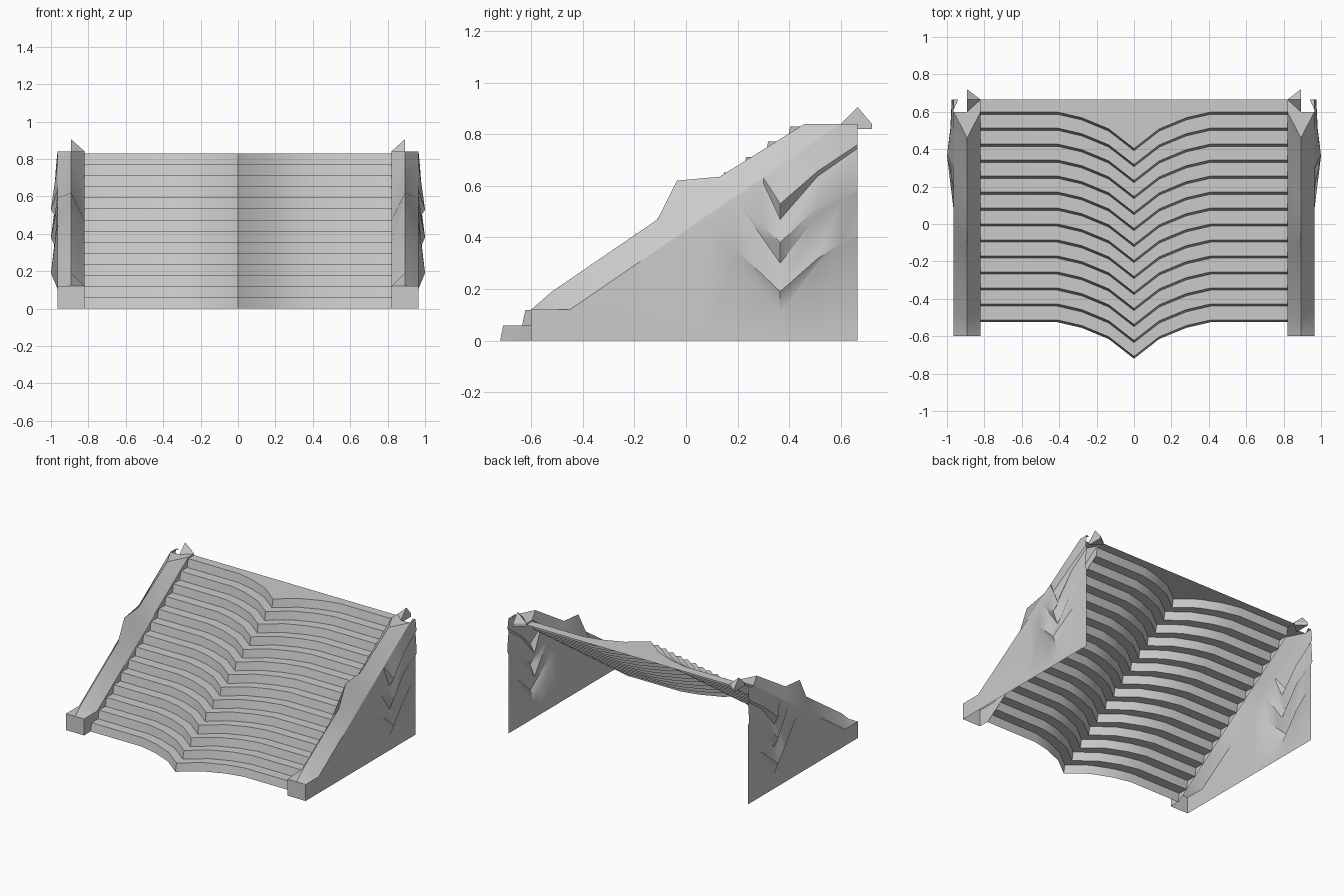
import bpy
import bmesh
import math

old = bpy.data.objects.get("Cube")
if old:
    bpy.data.objects.remove(old, do_unlink=True)

stone = bpy.data.materials.new("grey_stone")
stone.use_nodes = True
GREY = (0.6, 0.6, 0.6, 1)
stone.diffuse_color = GREY
stone.node_tree.nodes["Principled BSDF"].inputs["Base Color"].default_value = GREY


def make_object(name, faces, mirrored=True, angle=30):
    """Build a sheet object from a list of faces given as point lists."""
    bm = bmesh.new()
    for points in faces:
        bm.faces.new([bm.verts.new(p) for p in points])
    bmesh.ops.remove_doubles(bm, verts=bm.verts, dist=0.0005)
    bmesh.ops.dissolve_degenerate(bm, edges=bm.edges, dist=0.0005)
    mesh = bpy.data.meshes.new(name)
    bm.to_mesh(mesh)
    bm.free()
    mesh.materials.append(stone)
    obj = bpy.data.objects.new(name, mesh)
    bpy.context.collection.objects.link(obj)
    bpy.ops.object.select_all(action='DESELECT')
    obj.select_set(True)
    bpy.context.view_layer.objects.active = obj
    bpy.ops.object.shade_smooth_by_angle(angle=math.radians(angle))
    if mirrored:
        obj.modifiers.new("Mirror", 'MIRROR')
    return obj


def interp(y, table, column):
    """Linear lookup in a table whose first column is y."""
    if y <= table[0][0]:
        return table[0][column]
    for a, b in zip(table, table[1:]):
        if y <= b[0]:
            t = (y - a[0]) / (b[0] - a[0])
            return a[column] + t * (b[column] - a[column])
    return table[-1][column]


INNER, RIDGE, OUTER = 0.82, 0.892, 0.965
FRONT, BACK = -0.6, 0.665
TOP = 0.84
EDGE = [(FRONT, 0.12), (-0.45, 0.12), (0.6, TOP), (BACK, TOP)]


def edge_z(y):
    return interp(y, EDGE, 1)


# Staircase: pointed treads with slightly leaning risers, open underneath
STEPS, RUN, RISE, LEAN = 14, 0.0855, 0.83 / 14, 0.012
half = [(0, -0.72), (0.135, -0.615), (0.28, -0.555), (0.41, -0.525), (INNER, -0.525)]
nose = [(-x, y) for x, y in half[:0:-1]] + half
stairs = []
for k in range(STEPS):
    low, high = k * RISE, (k + 1) * RISE
    for (xa, ya), (xb, yb) in zip(nose, nose[1:]):
        fa, fb = ya + k * RUN, yb + k * RUN
        last = k == STEPS - 1
        ba = BACK if last else fa + RUN
        bb = BACK if last else fb + RUN
        stairs.append([(xa, fa, low), (xb, fb, low),
                       (xb, fb + LEAN, high), (xa, fa + LEAN, high)])
        stairs.append([(xa, fa + LEAN, high), (xb, fb + LEAN, high),
                       (xb, bb, high), (xa, ba, high)])
make_object("staircase", stairs, mirrored=False, angle=45)

# Balustrade coping: ridged rail with a raised hump half way up
# each section: ridge y, ridge z, matching edge y
sections = [(FRONT, 0.12, FRONT), (-0.52, 0.19, -0.45), (-0.11, 0.47, -0.11),
            (-0.035, 0.62, 0.06), (0.13, 0.635, 0.235), (0.46, TOP, 0.6), (0.6, TOP, 0.6)]
rail = []
for (ra, za, ea), (rb, zb, eb) in zip(sections, sections[1:]):
    pa, pb = (RIDGE, ra, za), (RIDGE, rb, zb)
    rail.append([(INNER, ea, edge_z(ea)), pa, pb, (INNER, eb, edge_z(eb))])
    rail.append([pa, (OUTER, ea, edge_z(ea)), (OUTER, eb, edge_z(eb)), pb])
rail.append([(INNER, 0.6, TOP), (RIDGE, 0.6, TOP), (RIDGE, BACK, TOP), (INNER, BACK, TOP)])
rail.append([(OUTER, 0.61, TOP), (OUTER, BACK, TOP), (OUTER - 0.025, BACK, TOP)])
make_object("balustrade_coping", rail)

# Balustrade front post and inner side
make_object("balustrade_front", [[(INNER, FRONT, 0), (OUTER, FRONT, 0),
                                  (OUTER, FRONT, 0.12), (INNER, FRONT, 0.12)]])
inner = EDGE + [(BACK, 0.83), (0.6, 0.83), (0.59, 0.77), (-0.52, 0), (FRONT, 0)]
make_object("balustrade_inner_side", [[(INNER, y, z) for y, z in inner]][::-1])

# Balustrade outer wall with three overhanging chevron folds
# each row: y, foot z, crest z, crest overhang
chevrons = [
    [(0.08, 0.46, 0.46, 0), (0.365, 0.105, 0.19, 0.035),
     (0.54, 0.335, 0.345, 0.01), (BACK, 0.405, 0.41, 0)],
    [(0.19, 0.55, 0.55, 0), (0.365, 0.30, 0.38, 0.035),
     (0.52, 0.50, 0.53, 0.016), (BACK, 0.575, 0.6, 0.01)],
    [(0.30, 0.61, 0.63, 0), (0.365, 0.47, 0.53, 0.035),
     (0.50, 0.63, 0.65, 0.016), (BACK, 0.745, 0.76, 0.008)],
]


def wall_column(y):
    top = edge_z(y)
    column = [(OUTER, y, 0)]
    for table in chevrons:
        foot, crest, out = (interp(y, table, i) for i in (1, 2, 3))
        column.append((OUTER, y, min(foot, top)))
        column.append((OUTER + out, y, min(crest, top)))
    return column + [(OUTER, y, top)]


columns = [wall_column(y) for y in (0.08, 0.19, 0.30, 0.365, 0.51, 0.6, BACK)]
wall = [[(OUTER, FRONT, 0)] + columns[0] + [(OUTER, y, z) for y, z in EDGE[1::-1]]]
for ca, cb in zip(columns, columns[1:]):
    for j in range(len(ca) - 1):
        wall.append([ca[j], cb[j], cb[j + 1], ca[j + 1]])
make_object("balustrade_outer_wall", wall, angle=40)

# Finial: half pyramid on a thin ledge at the top of each rail
apex = (RIDGE, BACK, 0.905)
base = [(RIDGE, 0.6), (INNER, BACK), (RIDGE, 0.72)]
finial = []
for a, b in zip(base, base[1:] + base[:1]):
    finial.append([(*b, TOP), (*a, TOP), apex])
    finial.append([(*a, TOP), (*b, TOP), (*b, 0.82), (*a, 0.82)])
finial.append([(*p, 0.82) for p in base])
make_object("finial", finial)
